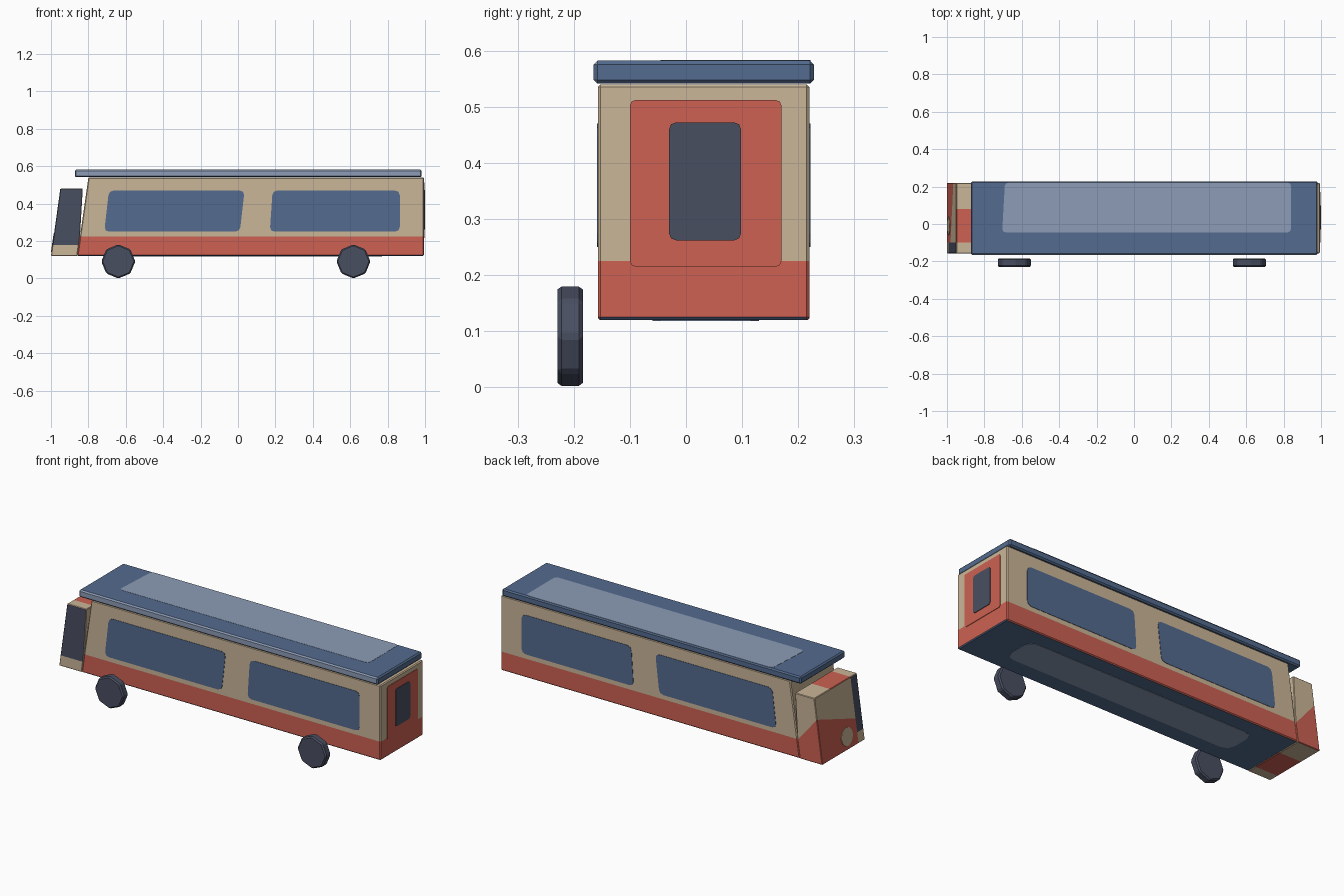
import bpy, bmesh, math
from mathutils import Vector

if "Cube" in bpy.data.objects:
    bpy.data.objects.remove(bpy.data.objects["Cube"])


def lin(c):
    c /= 255
    return c / 12.92 if c <= 0.04045 else ((c + 0.055) / 1.055) ** 2.4


NAMES = ["cream", "red", "blue", "light_blue", "slate"]
COLS = [(203, 182, 152), (205, 97, 82), (83, 107, 142), (140, 156, 182), (73, 79, 97)]
CREAM, RED, BLUE, LIGHT, SLATE = range(5)
MATS = []
for n, c in zip(NAMES, COLS):
    m = bpy.data.materials.new(n)
    m.diffuse_color = (*[lin(v) for v in c], 1)
    m.use_nodes = True
    m.node_tree.nodes["Principled BSDF"].inputs["Base Color"].default_value = m.diffuse_color
    MATS.append(m)


def finish(name, bm, rule, cuts=(), bevel=0):
    """Cut the mesh along planes, colour its faces by a rule, make the object."""
    bmesh.ops.recalc_face_normals(bm, faces=bm.faces)
    for co, no in cuts:
        bmesh.ops.bisect_plane(bm, geom=bm.verts[:] + bm.edges[:] + bm.faces[:],
                               plane_co=co, plane_no=no, dist=1e-5)
    bm.normal_update()
    for f in bm.faces:
        f.material_index = rule(f.calc_center_median(), f.normal)
    me = bpy.data.meshes.new(name)
    bm.to_mesh(me)
    bm.free()
    for m in MATS:
        me.materials.append(m)
    ob = bpy.data.objects.new(name, me)
    bpy.context.collection.objects.link(ob)
    if bevel:
        mod = ob.modifiers.new("soft_edges", 'BEVEL')
        mod.width, mod.segments, mod.limit_method = bevel, 1, 'ANGLE'
    return ob


def extrude(points, offset):
    bm = bmesh.new()
    f = bm.faces.new([bm.verts.new(p) for p in points])
    r = bmesh.ops.extrude_face_region(bm, geom=[f], use_keep_orig=True)
    bmesh.ops.translate(bm, vec=offset,
                        verts=[v for v in r["geom"] if isinstance(v, bmesh.types.BMVert)])
    return bm


def prism(profile):
    return extrude([(x, Y0, z) for x, z in profile], (0, Y1 - Y0, 0))


def plate(name, points, offset, colour):
    return finish(name, extrude(points, offset), lambda c, n: colour)


def chamfered(pts, r):
    """Round off each corner of a 2D polygon with two small steps."""
    out = []
    for i, p in enumerate(pts):
        p = Vector(p)
        a = (Vector(pts[i - 1]) - p).normalized() * r
        b = (Vector(pts[(i + 1) % len(pts)]) - p).normalized() * r
        out += [p + a, p + (a + b) * 0.28, p + b]
    return out


def rect(a0, b0, a1, b1, r):
    return chamfered([(a0, b0), (a1, b0), (a1, b1), (a0, b1)], r)


Y0, Y1, XE = -0.157, 0.22, 0.994
BAND = 0.225


# Main body: cream with a red lower band and a blue underside
def body_rule(c, n):
    if n.z < -0.8:
        return BLUE
    return RED if c.z < BAND and n.z < 0.5 else CREAM


finish("bus_body", prism([(-0.86, 0.12), (XE, 0.12), (XE, 0.54), (-0.80, 0.54), (-0.845, BAND)]),
       body_rule, [((0, 0, BAND), (0, 0, 1))], 0.005)

# Slanted cab at the left end
p1, p2, p3 = Vector((-0.85, Y1, BAND)), Vector((-0.97, Y1, 0.37)), Vector((-0.985, -0.1, 0.26))
slope = (p2 - p1).cross(p3 - p1).normalized()
if slope.z < 0:
    slope = -slope


def cab_rule(c, n):
    if n.y < -0.8:                                   # driver window side
        return SLATE if c.z > 0.18 else CREAM
    if abs(n.z) > 0.8:                               # stripe over and under
        return RED if -0.10 < c.y < 0.08 else CREAM
    if n.x < -0.5 and c.y < -0.10:                   # wrap-round window
        return SLATE if c.z > 0.18 else CREAM
    if n.x > 0.5:
        return CREAM
    return RED if (c - p1).dot(slope) < 0 else CREAM


finish("cab", prism([(-1, 0.12), (-0.86, 0.12), (-0.845, BAND), (-0.83, 0.48), (-0.95, 0.48)]),
       cab_rule, [((0, 0, 0.18), (0, 0, 1)), ((0, -0.10, 0), (0, 1, 0)),
                  ((0, 0.08, 0), (0, 1, 0)), (p1, slope)], 0.003)

# Round lamp on the cab nose
up = Vector((0.05, 0, 0.36)).normalized()
mid = Vector((-0.99, -0.01, 0.19))
plate("nose_lamp", [mid + 0.05 * (up * math.sin(t) + Vector((0, math.cos(t), 0)))
                    for t in (i * math.tau / 12 for i in range(12))],
      Vector((-0.003, 0, 0.0004)), CREAM)

# Side windows, the same on both sides
WINDOWS = [[(-0.715, 0.25), (0.01, 0.25), (0.035, 0.47), (-0.69, 0.47)],
           [(0.17, 0.25), (0.865, 0.25), (0.865, 0.47), (0.185, 0.47)]]
for y, s, label in ((Y0, -1, "near"), (Y1, 1, "far")):
    for i, w in enumerate(WINDOWS):
        plate(f"side_window_{label}_{i + 1}", [(x, y, z) for x, z in chamfered(w, 0.025)],
              (0, s * 0.002, 0), BLUE)

# End door with its window
plate("end_door", [(XE, y, z) for y, z in chamfered(
    [(-0.10, 0.215), (0.17, 0.215), (0.17, 0.512), (-0.10, 0.512)], 0.01)], (0.003, 0, 0), RED)
plate("door_window", [(XE, y, z) for y, z in rect(-0.03, 0.262, 0.098, 0.472, 0.012)],
      (0.006, 0, 0), SLATE)

# Underside panel
plate("underside_panel", [(x, y, 0.12) for x, y in rect(-0.65, -0.06, 0.77, 0.13, 0.05)],
      (0, 0, -0.002), LIGHT)

# Roof slab with a light near edge, and its light top panel
bm = extrude([(-0.872, -0.165, 0.541), (0.982, -0.165, 0.541),
              (0.982, 0.228, 0.541), (-0.872, 0.228, 0.541)], (0, 0, 0.041))
finish("roof", bm, lambda c, n: LIGHT if n.y < -0.8 else BLUE, bevel=0.007)
plate("roof_panel", [(x, y, 0.581) for x, y in chamfered(
    [(-0.705, -0.045), (0.84, -0.045), (0.84, 0.222), (-0.69, 0.222)], 0.02)],
    (0, 0, 0.002), LIGHT)

# Eight-sided wheels on the near side only
for x, label in ((-0.64, "left"), (0.617, "right")):
    ring = [(x + 0.091 * math.sin(t), -0.229, 0.091 + 0.091 * math.cos(t))
            for t in (i * math.tau / 8 for i in range(8))]
    finish("wheel_" + label, extrude(ring, (0, 0.045, 0)), lambda c, n: SLATE, bevel=0.007)
